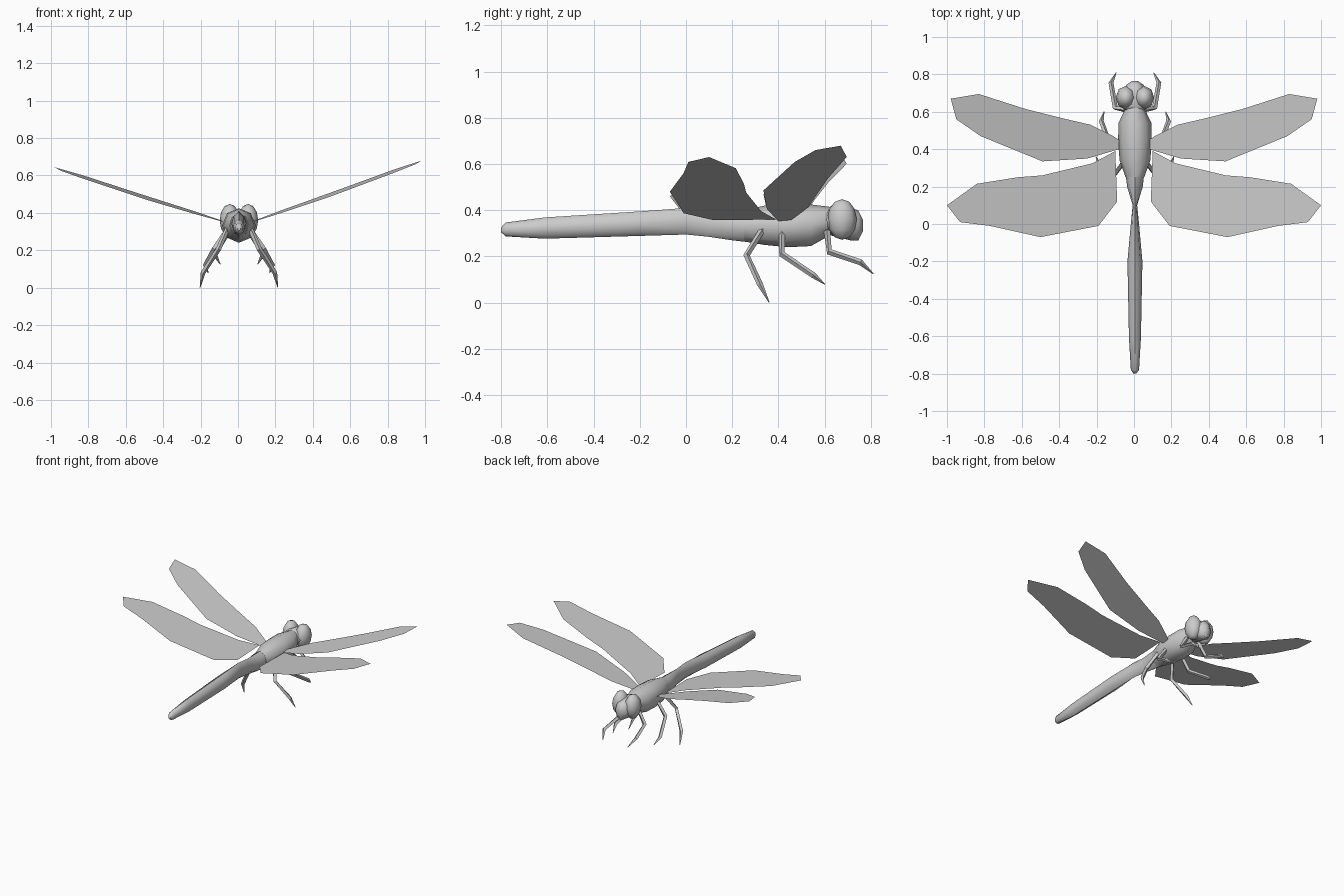
import bpy, bmesh, math
from mathutils import Vector

cube = bpy.data.objects.get("Cube")
if cube:
    bpy.data.objects.remove(cube, do_unlink=True)

grey = bpy.data.materials.new("plain_grey")
grey.use_nodes = True
colour = (0.6, 0.6, 0.6, 1)
grey.diffuse_color = colour
grey.node_tree.nodes["Principled BSDF"].inputs["Base Color"].default_value = colour

MID = 0.005  # body centre line


def finish(name, bm, smooth=None):
    """Turn a bmesh into a named, coloured object."""
    mesh = bpy.data.meshes.new(name)
    bm.to_mesh(mesh)
    bm.free()
    mesh.materials.append(grey)
    obj = bpy.data.objects.new(name, mesh)
    bpy.context.collection.objects.link(obj)
    if smooth:
        bpy.ops.object.select_all(action='DESELECT')
        obj.select_set(True)
        bpy.context.view_layer.objects.active = obj
        bpy.ops.object.shade_smooth_by_angle(angle=math.radians(smooth))
    return obj


def loft(name, rings, smooth=None):
    """Skin a list of rings of points and cap both ends."""
    bm = bmesh.new()
    loops = [[bm.verts.new(p) for p in ring] for ring in rings]
    n = len(loops[0])
    for a, b in zip(loops, loops[1:]):
        for i in range(n):
            j = (i + 1) % n
            bm.faces.new((a[i], a[j], b[j], b[i]))
    bm.faces.new(loops[0])
    bm.faces.new(loops[-1])
    bmesh.ops.recalc_face_normals(bm, faces=bm.faces)
    return finish(name, bm, smooth)


def body(name, stations, smooth=50):
    """Eight-sided body from (y, half width, bottom, top) stations."""
    rings = []
    for y, w, low, high in stations:
        mid, h = (low + high) / 2, (high - low) / 2
        rings.append([(MID + w * math.sin(k * math.pi / 4), y,
                       mid + h * math.cos(k * math.pi / 4)) for k in range(8)])
    return loft(name, rings, smooth)


def ball(name, centre, size, segments=8, rings=6):
    bm = bmesh.new()
    bmesh.ops.create_uvsphere(bm, u_segments=segments, v_segments=rings, radius=1)
    bmesh.ops.scale(bm, vec=size, verts=bm.verts)
    bmesh.ops.translate(bm, vec=centre, verts=bm.verts)
    return finish(name, bm, 60)


def leg(name, side, points):
    """Square-section leg tapering to a pointed foot."""
    rings = []
    for i, (p, r) in enumerate(zip(points, (0.014, 0.014, 0.013, 0.002))):
        before, after = points[max(i - 1, 0)], points[min(i + 1, 3)]
        t = (Vector(after) - Vector(before)).normalized()
        u = t.cross(Vector((1, 0, 0))).normalized()
        v = t.cross(u)
        ring = []
        for k in range(4):
            a = k * math.pi / 2
            q = Vector(p) + r * (u * math.cos(a) + v * math.sin(a))
            ring.append((MID + side * q.x, q.y, max(q.z, 0)))
        rings.append(ring)
    return loft(name, rings)


def wing(name, side, outline, slope, tilt):
    """Flat wing rising outward and, by tilt, toward the head."""
    bm = bmesh.new()
    verts = [bm.verts.new((side * x, y, 0.36 + slope * (x - 0.1) + tilt * (y - 0.42)))
             for x, y in outline]
    face = bm.faces.new(verts)
    face.normal_update()
    if face.normal.z < 0:
        face.normal_flip()
    return finish(name, bm)


# Thorax, waist and long tail
body("thorax", [(0.25, 0.05, 0.265, 0.40), (0.34, 0.082, 0.25, 0.42),
                (0.44, 0.09, 0.24, 0.425), (0.54, 0.088, 0.245, 0.425),
                (0.62, 0.05, 0.29, 0.415)])
body("abdomen", [(-0.80, 0.008, 0.305, 0.325), (-0.78, 0.022, 0.287, 0.347),
                 (-0.61, 0.032, 0.277, 0.369), (-0.2, 0.04, 0.289, 0.395),
                 (0.0, 0.022, 0.295, 0.41), (0.1, 0.012, 0.285, 0.40),
                 (0.2, 0.042, 0.27, 0.40), (0.27, 0.05, 0.262, 0.40)])

# Head, face and eyes
body("head", [(0.60, 0.045, 0.31, 0.40), (0.63, 0.075, 0.29, 0.42),
              (0.71, 0.06, 0.27, 0.41), (0.745, 0.045, 0.27, 0.40),
              (0.765, 0.015, 0.31, 0.36)])
for side, label in ((1, "left"), (-1, "right")):
    ball(label + "_eye", (MID + side * 0.049, 0.675, 0.36), (0.054, 0.064, 0.088))

# Legs and wings
legs = {
    "front_leg": [(0.05, 0.61, 0.31), (0.105, 0.62, 0.22), (0.128, 0.755, 0.175), (0.1, 0.81, 0.125)],
    "middle_leg": [(0.06, 0.415, 0.31), (0.13, 0.415, 0.21), (0.18, 0.55, 0.12), (0.165, 0.60, 0.08)],
    "hind_leg": [(0.05, 0.345, 0.34), (0.11, 0.262, 0.205), (0.192, 0.32, 0.08), (0.208, 0.36, 0.0)],
}
fore = [(0.08, 0.45), (0.12, 0.475), (0.23, 0.53), (0.36, 0.56), (0.58, 0.615), (0.83, 0.695),
        (0.98, 0.67), (0.95, 0.56), (0.82, 0.47), (0.49, 0.335), (0.25, 0.35), (0.08, 0.40)]
hind = [(0.10, 0.39), (0.22, 0.325), (0.49, 0.26), (0.62, 0.25), (0.84, 0.215), (1.0, 0.10),
        (0.93, 0.01), (0.77, -0.01), (0.50, -0.07), (0.19, -0.01), (0.09, 0.12)]
for side, label, fore_slope, hind_slope in ((1, "left", 0.34, 0.30), (-1, "right", 0.30, 0.25)):
    for part, points in legs.items():
        leg(f"{label}_{part}", side, points)
    wing(label + "_fore_wing", side, fore, fore_slope, 0.08)
    wing(label + "_hind_wing", side, hind, hind_slope, 0)
